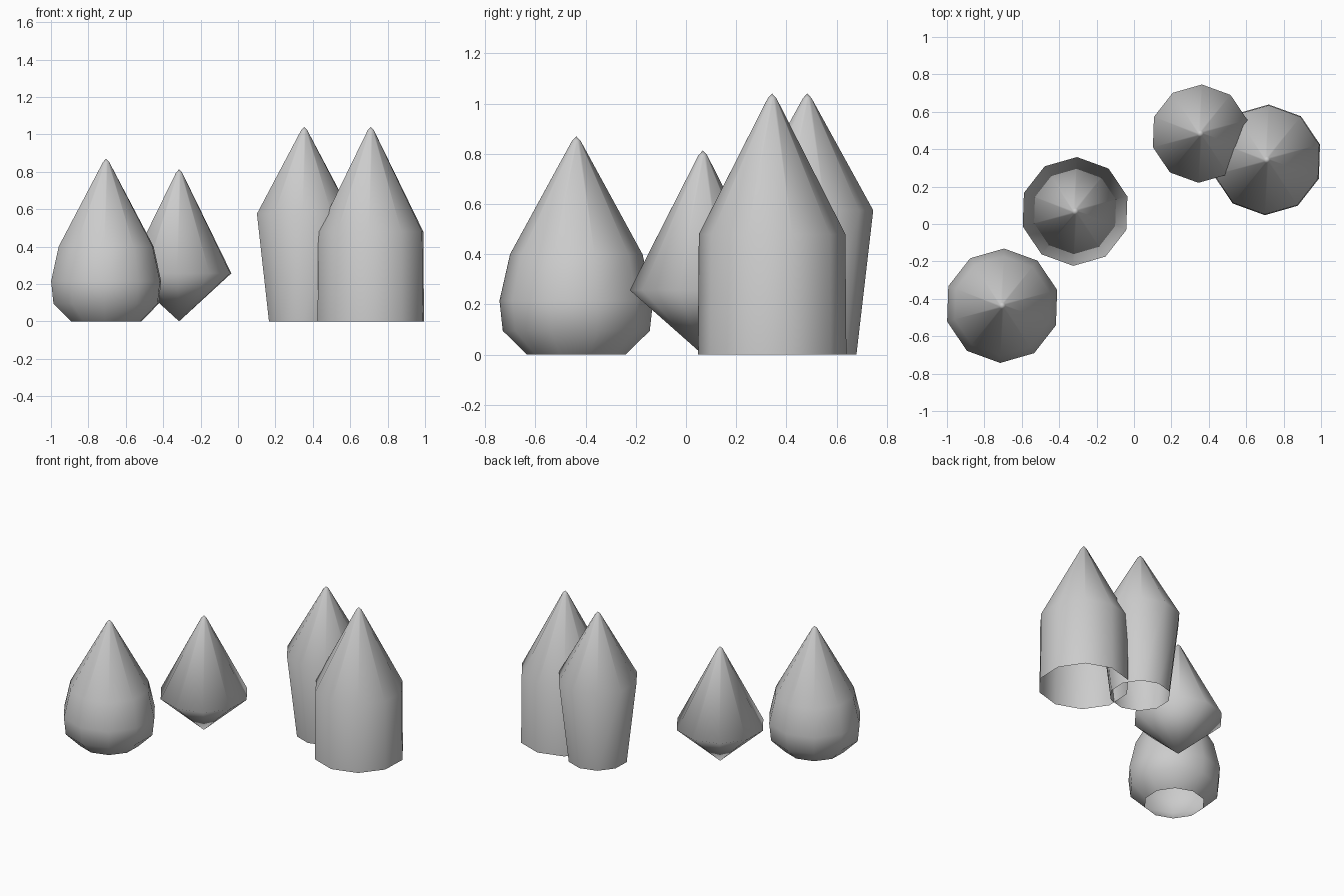
import bpy, bmesh, math

if "Cube" in bpy.data.objects:
    bpy.data.objects.remove(bpy.data.objects["Cube"])

SIDES = 10
TURN = math.radians(16)


def lathe(name, x, y, profile):
    """Revolve (radius, height) points into an open, smooth ten-sided shell."""
    bm = bmesh.new()
    rings = []
    for r, z in profile:
        if r == 0:
            rings.append([bm.verts.new((0, 0, z))] * SIDES)
        else:
            angles = [TURN + math.tau * i / SIDES for i in range(SIDES)]
            rings.append([bm.verts.new((r * math.cos(a), r * math.sin(a), z)) for a in angles])
    for low, high in zip(rings, rings[1:]):
        for i in range(SIDES):
            j = (i + 1) % SIDES
            corners = list(dict.fromkeys((low[i], low[j], high[j], high[i])))
            bm.faces.new(corners).smooth = True
    mesh = bpy.data.meshes.new(name)
    bm.to_mesh(mesh)
    bm.free()
    obj = bpy.data.objects.new(name, mesh)
    obj.location = (x, y, 0)
    bpy.context.collection.objects.link(obj)


def tip(z):
    """Slightly blunted point shared by the spikes."""
    return [(0.017, z - 0.018), (0, z)]


# Rounded teardrop, open underneath
lathe("teardrop_spike", -0.705, -0.437,
      [(0.196, 0), (0.293, 0.095), (0.306, 0.215), (0.264, 0.40)] + tip(0.87))
# Double cone standing on its point
lathe("double_cone_spike", -0.315, 0.067,
      [(0, 0), (0.291, 0.257)] + tip(0.813))
# Tall spike with tapering wall, open underneath
lathe("tapered_spike", 0.354, 0.483,
      [(0.196, 0), (0.263, 0.575)] + tip(1.04))
# Tall spike with straight wall, open underneath
lathe("straight_spike", 0.71, 0.343,
      [(0.296, 0), (0.292, 0.48)] + tip(1.04))
